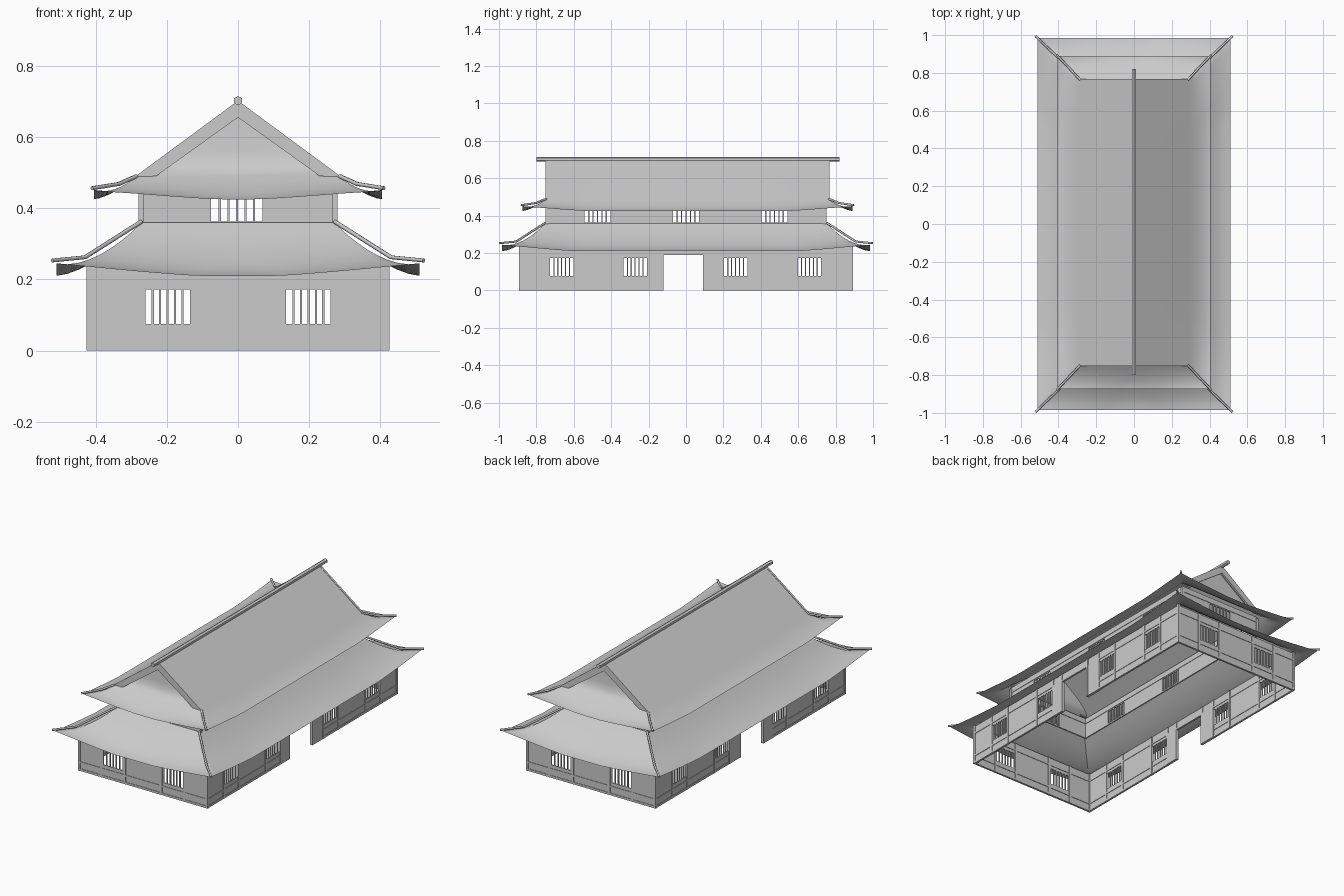
import bpy, bmesh, math
from mathutils import Vector

cube = bpy.data.objects.get("Cube")
if cube:
    bpy.data.objects.remove(cube, do_unlink=True)

grey = bpy.data.materials.new("plain_grey")
grey.use_nodes = True
COLOUR = (0.6, 0.6, 0.6, 1)
grey.diffuse_color = COLOUR
grey.node_tree.nodes["Principled BSDF"].inputs["Base Color"].default_value = COLOUR

SHIFT = 0.008  # the upper roof sits slightly towards the back


def finish(name, bm, smooth=False):
    mesh = bpy.data.meshes.new(name)
    bm.to_mesh(mesh)
    bm.free()
    mesh.materials.append(grey)
    obj = bpy.data.objects.new(name, mesh)
    bpy.context.collection.objects.link(obj)
    if smooth:
        bpy.ops.object.select_all(action='DESELECT')
        obj.select_set(True)
        bpy.context.view_layer.objects.active = obj
        bpy.ops.object.shade_smooth_by_angle(angle=math.radians(35))
    return obj


def add_box(bm, lo, hi):
    geo = bmesh.ops.create_cube(bm, size=1)
    lo, hi = Vector(lo), Vector(hi)
    for v in geo["verts"]:
        v.co = (lo + hi) / 2 + v.co * (hi - lo)


def add_sheet(bm, rows):
    grid = [[bm.verts.new(p) for p in row] for row in rows]
    for a, b in zip(grid, grid[1:]):
        for i in range(len(a) - 1):
            bm.faces.new((a[i], b[i], b[i + 1], a[i + 1]))


# Walls: a sheet with openings, plus a timber frame and window bars
def place(axis, sign, dist):
    if axis == 'x':
        return lambda u, d, z: (sign * (dist + d), u, z)
    return lambda u, d, z: (u, sign * (dist + d), z)


def build_wall(name, axis, sign, dist, half, z0, z1, windows, doors, posts, rails):
    at = place(axis, sign, dist)
    openings = windows + doors
    us = sorted({-half, half, *[u for o in openings for u in o[:2]]})
    zs = sorted({z0, z1, *[z for o in openings for z in o[2:]]})
    bm = bmesh.new()
    for ua, ub in zip(us, us[1:]):
        for za, zb in zip(zs, zs[1:]):
            um, zm = (ua + ub) / 2, (za + zb) / 2
            if any(o[0] < um < o[1] and o[2] < zm < o[3] for o in openings):
                continue
            corners = [(ua, za), (ub, za), (ub, zb), (ua, zb)]
            bm.faces.new([bm.verts.new(at(u, 0, z)) for u, z in corners])
    bmesh.ops.remove_doubles(bm, verts=bm.verts, dist=1e-5)
    bmesh.ops.recalc_face_normals(bm, faces=bm.faces)
    wall = finish(name + "_wall", bm)
    solid = wall.modifiers.new("thickness", 'SOLIDIFY')
    solid.thickness, solid.offset = 0.006, 0

    def beam(bm, ua, ub, depth, za, zb):
        p, q = at(ua, -depth, za), at(ub, depth, zb)
        add_box(bm, [min(c) for c in zip(p, q)], [max(c) for c in zip(p, q)])

    bm = bmesh.new()
    for u in posts:
        beam(bm, u - 0.007, u + 0.007, 0.007, z0, z1)
    for za, zb in rails:
        edges = [-half]
        for d in sorted(doors):
            if za < d[3] - 0.01:
                edges += [d[0], d[1]]
        edges.append(half)
        for ua, ub in zip(edges[::2], edges[1::2]):
            beam(bm, ua, ub, 0.006, za, zb)
    finish(name + "_frame", bm)

    bm = bmesh.new()
    for ua, ub, za, zb in windows:
        for i in range(1, 6):
            u = ua + (ub - ua) * i / 6
            beam(bm, u - 0.003, u + 0.003, 0.003, za, zb)
    finish(name + "_window_bars", bm)


def row_of_windows(centres, width, za, zb):
    return [(c - width / 2, c + width / 2, za, zb) for c in centres]


lower_rails = [(0, 0.013), (0.045, 0.055), (0.19, 0.2)]
end_windows = row_of_windows((-0.198, 0.198), 0.125, 0.075, 0.172)
side_windows = row_of_windows((-0.665, -0.272, 0.265, 0.66), 0.125, 0.078, 0.175)
door = [(-0.12, 0.09, 0, 0.19)]
end_posts = [s * u for s in (-1, 1) for u in (0.12, 0.272)]
side_posts = [-0.127, 0.097] + [w[i] + d for w in side_windows for i, d in ((0, -0.008), (1, 0.008))]
for sign, end, side in ((-1, "front", "left_hand"), (1, "back", "right_hand")):
    build_wall("lower_" + end, 'y', sign, 0.885, 0.42, 0, 0.238,
               end_windows, [], end_posts, lower_rails)
    build_wall("lower_" + side, 'x', sign, 0.418, 0.885, 0, 0.238,
               side_windows, door, side_posts, lower_rails)
    build_wall("upper_" + end, 'y', sign, 0.742, 0.27, 0.355, 0.48,
               row_of_windows([-0.003], 0.145, 0.363, 0.44), [], [], [(0.445, 0.455)])
    build_wall("upper_" + side, 'x', sign, 0.27, 0.742, 0.355, 0.48,
               row_of_windows((-0.473, 0, 0.473), 0.14, 0.363, 0.44), [], [], [(0.445, 0.455)])

# Corner posts of both storeys and the door side slabs
bm = bmesh.new()
for sx in (-1, 1):
    for sy in (-1, 1):
        for x, y, z0, z1 in ((0.418, 0.885, 0, 0.245), (0.273, 0.743, 0.355, 0.47)):
            add_box(bm, (sx * x - 0.007, sy * y - 0.007, z0), (sx * x + 0.007, sy * y + 0.007, z1))
finish("corner_posts", bm)
bm = bmesh.new()
for sx in (-1, 1):
    for ya, yb in ((-0.2, -0.12), (0.09, 0.2)):
        add_box(bm, (sx * 0.416 - 0.008, ya, 0), (sx * 0.416 + 0.008, yb, 0.19))
finish("door_side_slabs", bm)


# Hipped roof skirts with a concave slope and lifted corners
def build_roof(name, inner, outer, z_top, z_eave, bend, lift, reach, shift=0, ridge_z=None):
    bm = bmesh.new()
    steps, cols = 8, 40
    for axis in (0, 1):
        for sign in (-1, 1):
            rows = []
            for j in range(steps + 1):
                v = j / steps
                size = [a + (b - a) * v for a, b in zip(inner, outer)]
                row = []
                for i in range(cols + 1):
                    u = 2 * i / cols - 1
                    gap = (1 - abs(u)) * size[1 - axis]
                    z = z_top - (z_top - z_eave) * (1 - (1 - v) ** bend)
                    z += lift * v * v * max(0, 1 - gap / reach) ** 1.2
                    p = [0, 0, z]
                    p[axis], p[1 - axis] = sign * size[axis], u * size[1 - axis]
                    p[1] += shift
                    row.append(p)
                rows.append(row)
            if ridge_z and axis == 0:
                rows.insert(0, [(0, p[1], ridge_z) for p in rows[0]])
            add_sheet(bm, rows)
    bmesh.ops.remove_doubles(bm, verts=bm.verts, dist=1e-5)
    for f in bm.faces:
        f.normal_update()
        if f.normal.z < 0:
            f.normal_flip()
    finish(name, bm, smooth=True)


build_roof("lower_roof", (0.27, 0.75), (0.51, 0.985), 0.36, 0.21, 1.6, 0.035, 0.4)
build_roof("upper_roof", (0.285, 0.755), (0.405, 0.882), 0.488, 0.425, 1.5, 0.026, 0.35,
           SHIFT, 0.7)

# Gables: a curved recessed face and barge boards under each roof end
for sign, end in ((-1, "front"), (1, "back")):
    bm = bmesh.new()
    rows = []
    for y, z in ((0.757, 0.487), (0.735, 0.502), (0.722, 0.525), (0.715, 0.56), (0.712, 0.695)):
        w = (0.698 - z) / 0.745
        rows.append([(w * u, sign * y + SHIFT, z) for u in (-1, 0, 1)])
    add_sheet(bm, rows)
    bmesh.ops.recalc_face_normals(bm, faces=bm.faces)
    if sum(f.normal.y for f in bm.faces) * sign < 0:
        bmesh.ops.reverse_faces(bm, faces=bm.faces)
    finish(end + "_gable", bm, smooth=True)

    bm = bmesh.new()
    for sx in (-1, 1):
        shape = [(0, 0.702), (0.29, 0.488), (0.23, 0.49), (0, 0.655)]
        face = bm.faces.new([bm.verts.new((sx * x, sign * 0.747 + SHIFT, z)) for x, z in shape])
        made = bmesh.ops.extrude_face_region(bm, geom=[face])["geom"]
        for v in made:
            if isinstance(v, bmesh.types.BMVert):
                v.co.y += sign * 0.012
    bmesh.ops.recalc_face_normals(bm, faces=bm.faces)
    finish(end + "_barge_boards", bm)

# Ridge beam with six sides
bm = bmesh.new()
bmesh.ops.create_cone(bm, cap_ends=True, segments=6, radius1=0.013, radius2=0.013, depth=1.62)
for v in bm.verts:
    v.co = Vector((v.co.x, v.co.z + 0.01, v.co.y + 0.702))
bmesh.ops.recalc_face_normals(bm, faces=bm.faces)
finish("ridge_beam", bm)


# Hip ridges along the four corners of each roof
def build_hips(name, path, shift):
    curve = bpy.data.curves.new(name, 'CURVE')
    curve.dimensions = '3D'
    curve.bevel_depth, curve.bevel_resolution = 0.006, 1
    curve.use_fill_caps = True
    for sx in (-1, 1):
        for sy in (-1, 1):
            line = curve.splines.new('POLY')
            line.points.add(len(path) - 1)
            for point, (x, y, z) in zip(line.points, path):
                point.co = (sx * x, sy * y + shift, z, 1)
    curve.materials.append(grey)
    bpy.context.collection.objects.link(bpy.data.objects.new(name, curve))


build_hips("lower_hip_ridges", [(0.272, 0.752, 0.362), (0.43, 0.907, 0.262), (0.522, 0.996, 0.253)], 0)
build_hips("upper_hip_ridges", [(0.285, 0.755, 0.49), (0.335, 0.809, 0.468), (0.41, 0.888, 0.456)], SHIFT)
